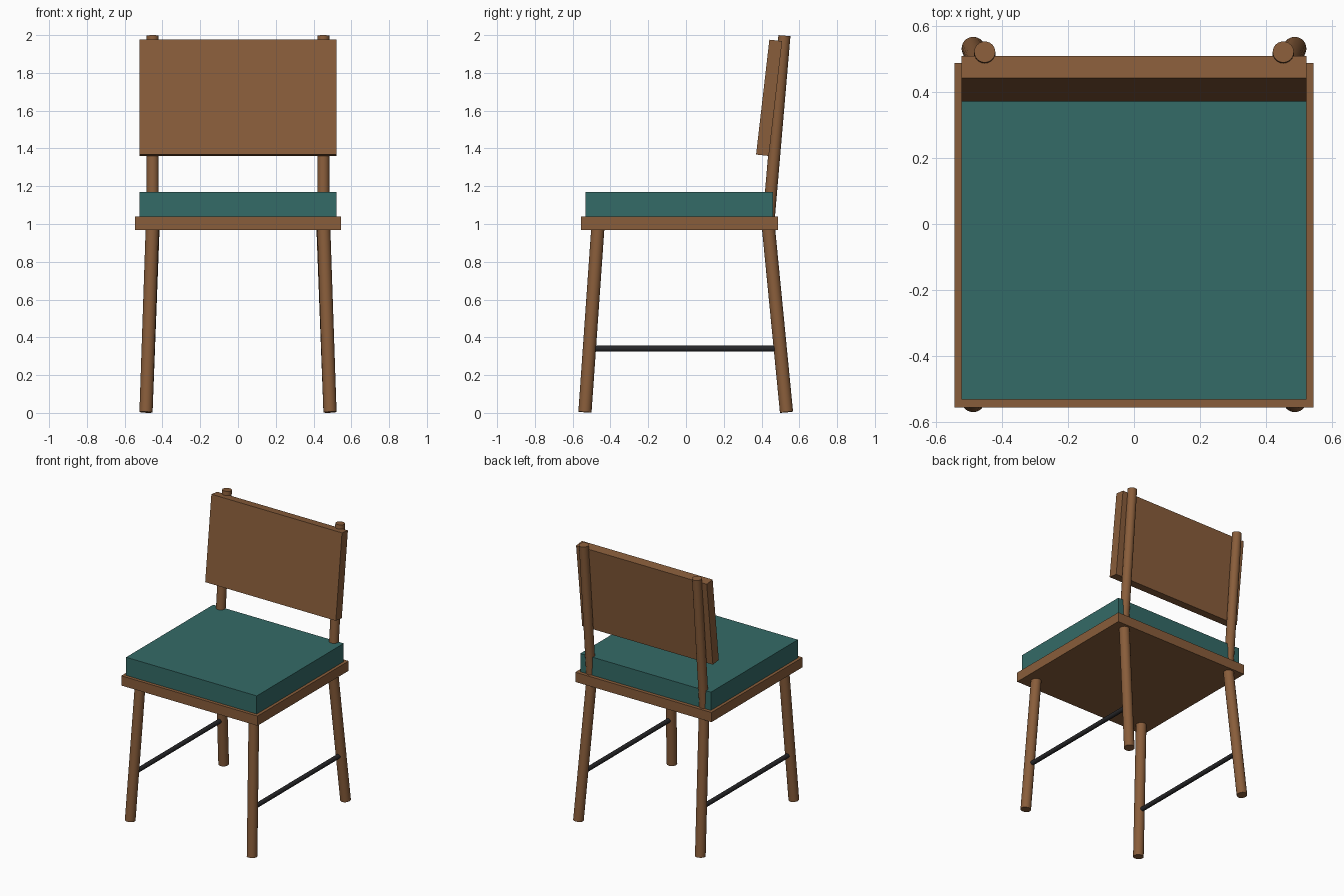
import bpy, math
from mathutils import Vector

if "Cube" in bpy.data.objects:
    bpy.data.objects.remove(bpy.data.objects["Cube"])


def material(name, rgb):
    m = bpy.data.materials.new(name)
    m.diffuse_color = (*rgb, 1)
    m.use_nodes = True
    m.node_tree.nodes["Principled BSDF"].inputs["Base Color"].default_value = m.diffuse_color
    return m


WOOD = material("wood", (0.25, 0.11, 0.043))
TEAL = material("teal_fabric", (0.034, 0.145, 0.135))
BLACK = material("dark_metal", (0.02, 0.02, 0.022))


def box(name, center, size, mat, tilt=0):
    bpy.ops.mesh.primitive_cube_add(size=1, location=center)
    ob = bpy.context.object
    ob.name = name
    ob.scale = size
    bpy.ops.object.transform_apply(location=False, rotation=False, scale=True)
    ob.rotation_euler.x = tilt
    ob.data.materials.append(mat)


def rod(name, a, b, radius, mat):
    a, b = Vector(a), Vector(b)
    bpy.ops.mesh.primitive_cylinder_add(vertices=24, radius=radius,
                                        depth=(b - a).length, location=(a + b) / 2)
    ob = bpy.context.object
    ob.name = name
    ob.rotation_euler = (b - a).to_track_quat('Z', 'Y').to_euler()
    ob.data.materials.append(mat)
    bpy.ops.object.shade_smooth_by_angle(angle=math.radians(40))


# Seat board and cushion
box("seat", (0, -0.034, 1.004), (1.088, 1.042, 0.07), WOOD)
box("cushion", (0, -0.035, 1.104), (1.044, 0.993, 0.132), TEAL)

# Tilted backrest panel
box("backrest", (0, 0.440, 1.668), (1.044, 0.068, 0.612), WOOD, math.radians(-6.6))

# Legs, back posts and side stretchers on both sides
for s, side in ((-1, "left"), (1, "right")):
    rod(f"front_leg_{side}", (s * 0.487, -0.535, 0.004), (s * 0.454, -0.467, 0.975), 0.035, WOOD)
    rod(f"back_leg_{side}", (s * 0.487, 0.532, 0.004), (s * 0.450, 0.437, 0.975), 0.035, WOOD)
    rod(f"back_post_{side}", (s * 0.452, 0.439, 1.04), (s * 0.452, 0.521, 1.997), 0.032, WOOD)
    rod(f"stretcher_{side}", (s * 0.475, -0.511, 0.34), (s * 0.475, 0.498, 0.34), 0.016, BLACK)
